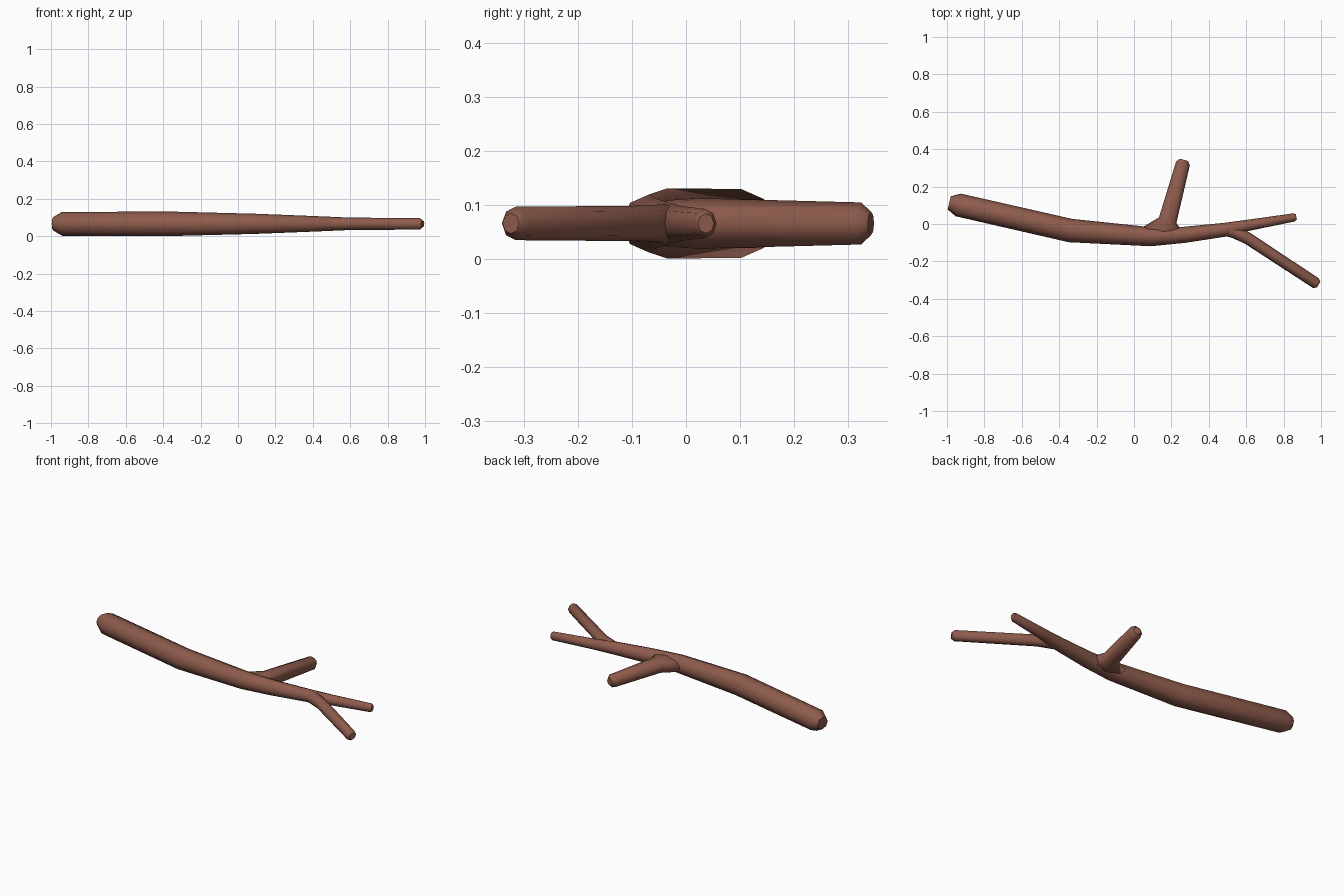
import bpy, bmesh, math
from mathutils import Vector

if "Cube" in bpy.data.objects:
    bpy.data.objects.remove(bpy.data.objects["Cube"])

SIDES = 8
Z = 0.066

bark = bpy.data.materials.new("brown bark")
bark.diffuse_color = (0.27, 0.105, 0.073, 1)
bark.use_nodes = True
bark.node_tree.nodes["Principled BSDF"].inputs["Base Color"].default_value = bark.diffuse_color


def limb(name, path):
    """Tapered tube in the horizontal plane; path rows are x, y, half width, half height."""
    bm = bmesh.new()
    pts = [Vector((p[0], p[1], Z)) for p in path]
    rings = []
    for i, (x, y, w, h) in enumerate(path):
        before = (pts[i] - pts[max(i - 1, 0)]).normalized()
        after = (pts[min(i + 1, len(pts) - 1)] - pts[i]).normalized()
        d = (before + after).normalized()
        side = Vector((d.y, -d.x, 0))
        ring = []
        for k in range(SIDES):
            a = 2 * math.pi * k / SIDES
            ring.append(bm.verts.new(pts[i] + side * w * math.cos(a) + Vector((0, 0, h * math.sin(a)))))
        rings.append(ring)
    for r, s in zip(rings, rings[1:]):
        for k in range(SIDES):
            n = (k + 1) % SIDES
            bm.faces.new((r[k], r[n], s[n], s[k]))
    bm.faces.new(rings[0])
    bm.faces.new(rings[-1])
    bmesh.ops.recalc_face_normals(bm, faces=bm.faces)
    for f in bm.faces:
        f.smooth = len(f.verts) == 4
    me = bpy.data.meshes.new(name)
    bm.to_mesh(me)
    bm.free()
    me.materials.append(bark)
    ob = bpy.data.objects.new(name, me)
    bpy.context.collection.objects.link(ob)


# Main bough, running on into the straight twig
limb("main_bough", [
    (-0.988, 0.113, 0.036, 0.036), (-0.94, 0.102, 0.062, 0.064),
    (-0.34, -0.035, 0.063, 0.065), (0.09, -0.068, 0.051, 0.054),
    (0.27, -0.058, 0.043, 0.047), (0.49, -0.03, 0.037, 0.038),
    (0.61, -0.007, 0.030, 0.032), (0.855, 0.035, 0.022, 0.027),
    (0.868, 0.037, 0.015, 0.018)])

# Side branch with flared base
limb("side_branch", [
    (0.16, -0.075, 0.05, 0.03), (0.158, -0.035, 0.113, 0.043),
    (0.18, 0.02, 0.049, 0.047), (0.262, 0.325, 0.038, 0.039),
    (0.267, 0.343, 0.022, 0.022)])

# Angled twig at the fork
limb("fork_twig", [
    (0.46, -0.032, 0.025, 0.028), (0.53, -0.038, 0.036, 0.036),
    (0.605, -0.075, 0.032, 0.033), (0.972, -0.316, 0.030, 0.031),
    (0.987, -0.325, 0.018, 0.019)])
